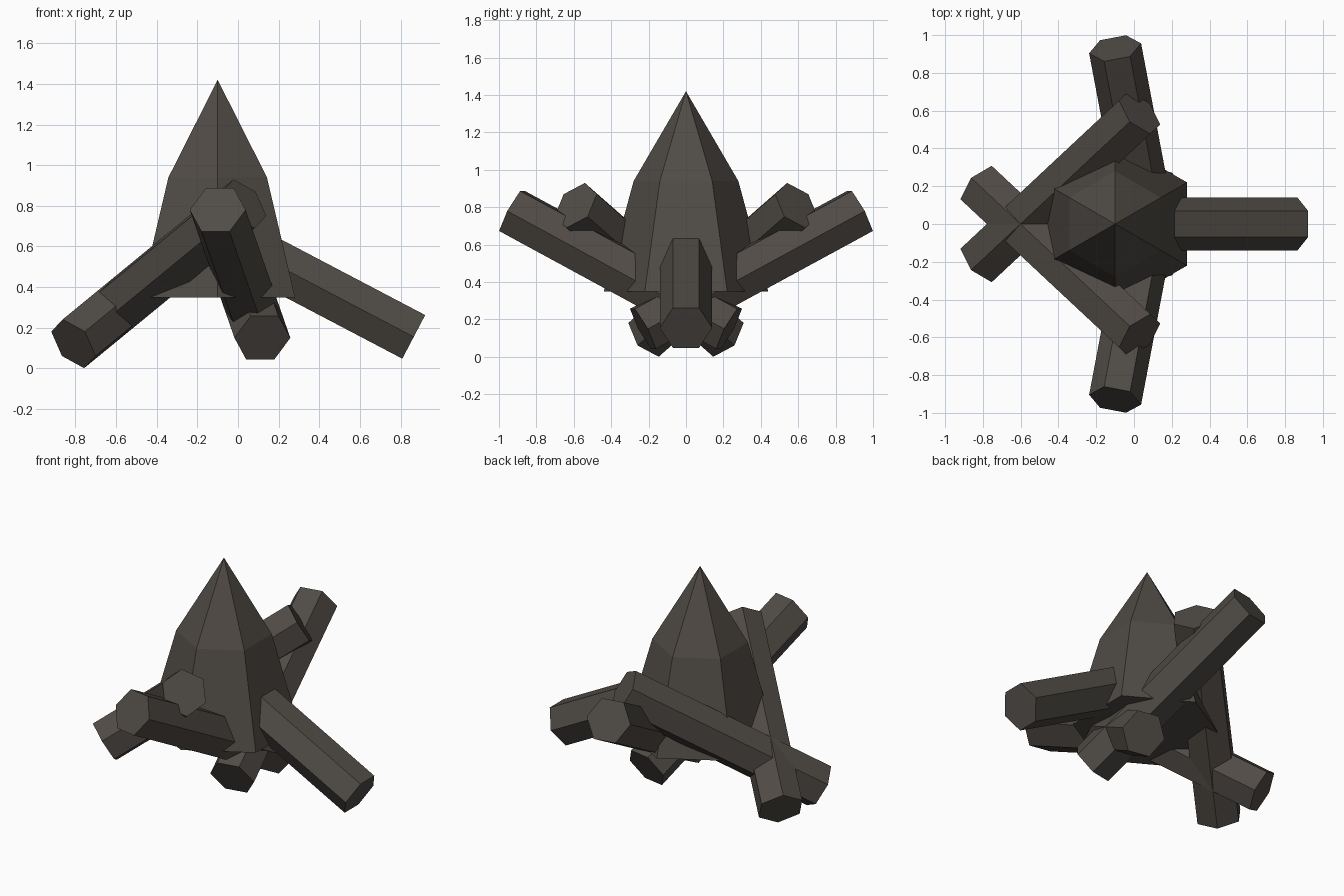
import bpy
import bmesh
from math import cos, sin, pi
from mathutils import Vector

cube = bpy.data.objects.get("Cube")
if cube:
    bpy.data.objects.remove(cube, do_unlink=True)

stone = bpy.data.materials.new("dark_stone")
stone.use_nodes = True
stone.diffuse_color = (0.08, 0.07, 0.06, 1)
stone.node_tree.nodes["Principled BSDF"].inputs["Base Color"].default_value = stone.diffuse_color


def loft(name, rings, apex=None):
    """Join six-sided rings with flat faces; finish in a cap or a point."""
    bm = bmesh.new()
    loops = [[bm.verts.new(p) for p in ring] for ring in rings]
    pairs = [(i, (i + 1) % 6) for i in range(6)]
    for low, high in zip(loops, loops[1:]):
        for i, j in pairs:
            bm.faces.new((low[i], low[j], high[j], high[i]))
    bm.faces.new(loops[0][::-1])
    if apex:
        tip = bm.verts.new(apex)
        for i, j in pairs:
            bm.faces.new((loops[-1][i], loops[-1][j], tip))
    else:
        bm.faces.new(loops[-1])
    bmesh.ops.recalc_face_normals(bm, faces=bm.faces)
    mesh = bpy.data.meshes.new(name)
    bm.to_mesh(mesh)
    bm.free()
    mesh.materials.append(stone)
    obj = bpy.data.objects.new(name, mesh)
    bpy.context.collection.objects.link(obj)


def hex_ring(center, u, v, radius, roll=0):
    return [Vector(center) + radius * (u * cos(roll + k * pi / 3) + v * sin(roll + k * pi / 3))
            for k in range(6)]


def beam(name, low, high, roll=0):
    """Hexagonal prism between two end centres."""
    axis = (Vector(high) - Vector(low)).normalized()
    side = axis.cross(Vector((0, 0, 1))).normalized()
    up = side.cross(axis)
    loft(name, [hex_ring(p, side, up, 0.14, roll) for p in (low, high)])


# Central spire: tapered hexagonal body with a pointed top
X, Y = Vector((1, 0, 0)), Vector((0, 1, 0))
loft("spire", [hex_ring((-0.1, 0, z), X, Y, r, pi / 6) for z, r in ((0.35, 0.44), (0.94, 0.28))],
     apex=(-0.1, 0, 1.42))

# Single beam on the left, running into the spire
beam("left_beam", (0.865, 0, 0.155), (-0.32, 0, 0.777))

# Mirrored pairs of crossing beams
for s, label in ((-1, "front"), (1, "back")):
    beam(label + "_beam", (0.12, -s * 0.23, 0.15), (-0.1, s * 0.93, 0.78))
    beam(label + "_crossing_beam", (-0.81, -s * 0.195, 0.121), (0.03, s * 0.59, 0.81), pi / 6)
